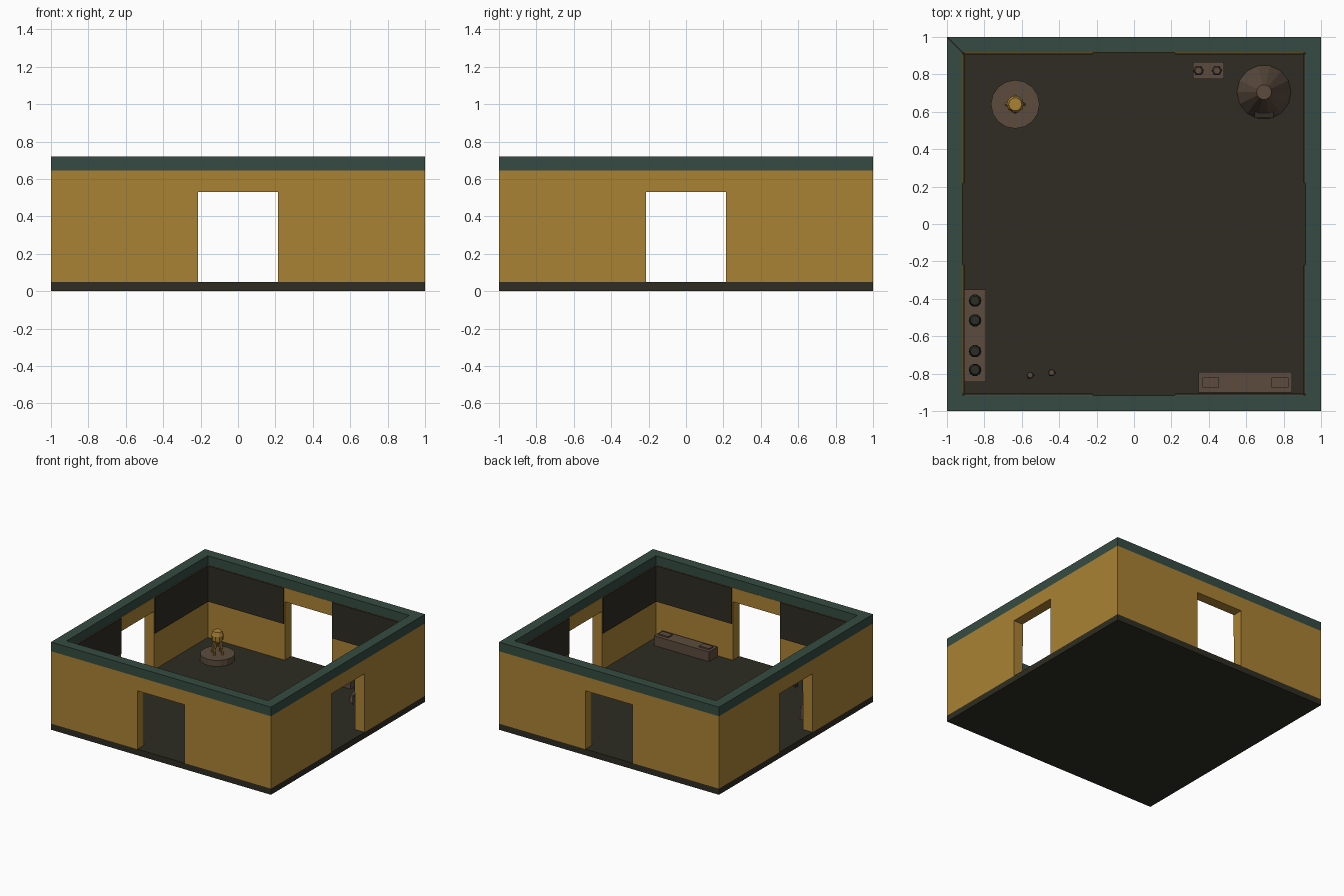
import bpy, bmesh, math
from mathutils import Matrix

if "Cube" in bpy.data.objects:
    bpy.data.objects.remove(bpy.data.objects["Cube"])


def material(name, r, g, b):
    lin = [((c / 255 + 0.055) / 1.055) ** 2.4 for c in (r, g, b)]
    m = bpy.data.materials.new(name)
    m.diffuse_color = (*lin, 1)
    m.use_nodes = True
    m.node_tree.nodes["Principled BSDF"].inputs["Base Color"].default_value = m.diffuse_color
    return m


OCHRE = material("ochre", 170, 130, 52)
DARK = material("dark_olive", 46, 44, 34)
TEAL = material("dark_teal", 53, 75, 66)
BROWN = material("clay_brown", 92, 75, 61)
POT = material("pot_green_black", 42, 47, 37)


def finish(bm, name, mat):
    bmesh.ops.recalc_face_normals(bm, faces=bm.faces)
    me = bpy.data.meshes.new(name)
    bm.to_mesh(me)
    bm.free()
    me.materials.append(mat)
    ob = bpy.data.objects.new(name, me)
    bpy.context.collection.objects.link(ob)
    return ob


def box(name, mat, x0, x1, y0, y1, z0, z1):
    bm = bmesh.new()
    bmesh.ops.create_cube(bm, size=1)
    for v in bm.verts:
        v.co = ((x0 + x1) / 2 + v.co.x * (x1 - x0),
                (y0 + y1) / 2 + v.co.y * (y1 - y0),
                (z0 + z1) / 2 + v.co.z * (z1 - z0))
    return finish(bm, name, mat)


def lathe(name, mat, x, y, profile, sides):
    """Turned solid from (radius, z) points, flat caps."""
    bm = bmesh.new()
    rings = [[bm.verts.new((x + r * math.cos(2 * math.pi * i / sides),
                            y + r * math.sin(2 * math.pi * i / sides), z))
              for i in range(sides)] for r, z in profile]
    for a, b in zip(rings, rings[1:]):
        for i in range(sides):
            j = (i + 1) % sides
            bm.faces.new((a[i], a[j], b[j], b[i]))
    bm.faces.new(rings[0])
    bm.faces.new(rings[-1])
    return finish(bm, name, mat)


def mitred(name, mat, outline, inner, turn):
    """Wall slab from an x-z outline, mitred at the corners, turned to its side."""
    bm = bmesh.new()
    out = [bm.verts.new((x, -1, z)) for x, z in outline]
    inn = [bm.verts.new((x * inner if abs(x) == 1 else x, -inner, z)) for x, z in outline]
    n = len(outline)
    bm.faces.new(out)
    bm.faces.new(inn[::-1])
    for i in range(n):
        j = (i + 1) % n
        if abs(outline[i][0]) == 1 and outline[i][0] == outline[j][0]:
            continue  # hidden mitre joint
        bm.faces.new((out[i], out[j], inn[j], inn[i]))
    bmesh.ops.rotate(bm, verts=bm.verts, matrix=Matrix.Rotation(turn, 3, 'Z'))
    return finish(bm, name, mat)


# Floor slab
box("floor", DARK, -1, 1, -1, 1, 0, 0.05)

# Four walls with doorways, top trim and dark upper panels inside
D = 0.215
wall = [(-1, 0.05), (-D, 0.05), (-D, 0.53), (D, 0.53), (D, 0.05), (1, 0.05), (1, 0.645), (-1, 0.645)]
trim = [(-1, 0.645), (1, 0.645), (1, 0.72), (-1, 0.72)]
for k, side in enumerate(("front", "right", "back", "left")):
    turn = k * math.pi / 2
    mitred(side + "_wall", OCHRE, wall, 0.914, turn)
    mitred(side + "_trim", TEAL, trim, 0.916, turn)
    for s, tag in ((-1, "a"), (1, "b")):
        x0, x1 = sorted((s * 0.22, s * 0.905))
        p = box(side + "_panel_" + tag, DARK, x0, x1, -0.914, -0.905, 0.35, 0.644)
        p.data.transform(Matrix.Rotation(turn, 4, 'Z'))


def legged_vessel(name, mat, x, y, z, size, legs):
    """Small pot on splayed legs; size is its total height."""
    lathe(name + "_body", mat, x, y, [(0.13 * size, z + 0.48 * size), (0.24 * size, z + 0.62 * size),
                                      (0.25 * size, z + 0.82 * size), (0.19 * size, z + size)], 10)
    for i in range(legs):
        a = 2 * math.pi * i / legs
        c, s = math.cos(a), math.sin(a)
        leg = lathe(f"{name}_leg_{i + 1}", mat, 0, 0,
                    [(0.05 * size, 0), (0.06 * size, 0.56 * size)], 6)
        lean = Matrix.Translation((x + 0.25 * size * c, y + 0.22 * size * s, z))
        shear = Matrix.Identity(4)
        shear[0][2], shear[1][2] = -0.18 * c, -0.18 * s
        leg.data.transform(lean @ shear)


# Round pedestal with golden legged vessel
lathe("pedestal", BROWN, -0.635, 0.64, [(0.13, 0.05), (0.13, 0.10)], 16)
legged_vessel("gold_vessel", OCHRE, -0.635, 0.64, 0.10, 0.185, 4)

# Conical kiln with a mouth at the front
lathe("kiln", BROWN, 0.695, 0.705, [(0.145, 0.05), (0.04, 0.30)], 14)
box("kiln_mouth", DARK, 0.645, 0.745, 0.568, 0.60, 0.05, 0.12)

# Small stand with two cups
box("cup_stand", BROWN, 0.315, 0.48, 0.775, 0.865, 0.05, 0.10)
for i, x in enumerate((0.345, 0.443)):
    lathe(f"cup_{i + 1}", BROWN, x, 0.82, [(0.018, 0.10), (0.028, 0.13), (0.02, 0.16)], 6)

# Long shelf with four dark pots
box("pot_shelf", BROWN, -0.905, -0.79, -0.845, -0.35, 0.05, 0.15)
for i, y in enumerate((-0.41, -0.515, -0.68, -0.78)):
    lathe(f"pot_{i + 1}", POT, -0.85, y, [(0.02, 0.15), (0.034, 0.185), (0.03, 0.215), (0.024, 0.23)], 10)

# Low bench with two raised slabs
box("bench", BROWN, 0.345, 0.845, -0.9, -0.79, 0.05, 0.13)
for i, x in enumerate((0.41, 0.78)):
    box(f"bench_slab_{i + 1}", BROWN, x - 0.045, x + 0.045, -0.875, -0.82, 0.13, 0.14)

# Two little legged vessels on the floor
for i, (x, y) in enumerate(((-0.555, -0.808), (-0.44, -0.795))):
    legged_vessel(f"small_vessel_{i + 1}", BROWN, x, y, 0.05, 0.075, 3)
